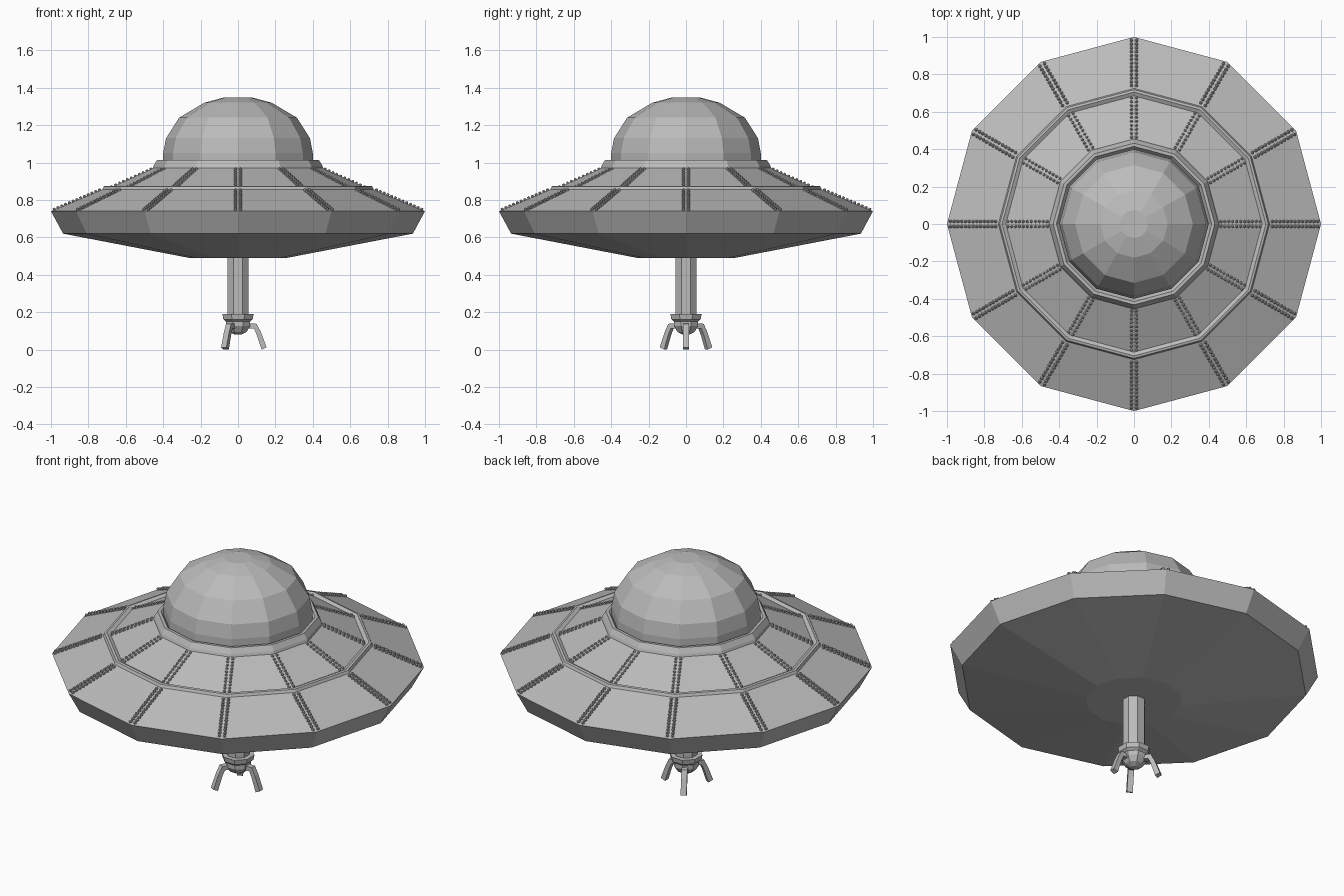
import bpy, bmesh, math
from mathutils import Matrix, Vector

if "Cube" in bpy.data.objects:
    bpy.data.objects.remove(bpy.data.objects["Cube"])

grey = bpy.data.materials.new("hull grey")
grey.diffuse_color = (0.5, 0.5, 0.5, 1)
grey.use_nodes = True
grey.node_tree.nodes["Principled BSDF"].inputs["Base Color"].default_value = grey.diffuse_color


def finish(bm, name):
    bmesh.ops.recalc_face_normals(bm, faces=bm.faces)
    mesh = bpy.data.meshes.new(name)
    bm.to_mesh(mesh)
    bm.free()
    mesh.materials.append(grey)
    ob = bpy.data.objects.new(name, mesh)
    bpy.context.collection.objects.link(ob)
    return ob


def lathe(name, profile, sides=12, turn=0.0):
    """Faceted solid of revolution from (radius, height) points, capped at both ends."""
    bm = bmesh.new()
    rings = []
    for r, z in profile:
        angles = [turn + 2 * math.pi * i / sides for i in range(sides)]
        rings.append([bm.verts.new((r * math.cos(a), r * math.sin(a), z)) for a in angles])
    for a, b in zip(rings, rings[1:]):
        for i in range(sides):
            j = (i + 1) % sides
            bm.faces.new((a[i], a[j], b[j], b[i]))
    bm.faces.new(rings[0])
    bm.faces.new(rings[-1])
    return finish(bm, name)


# Saucer body with a raised seam ring and a collar under the dome
lathe("saucer_hull", [(0.26, 0.49), (0.935, 0.62), (1.0, 0.74), (0.725, 0.857),
                      (0.718, 0.873), (0.705, 0.876), (0.685, 0.866), (0.455, 0.97),
                      (0.45, 0.985), (0.432, 1.015), (0.415, 1.015), (0.40, 0.995)])

# Faceted dome
lathe("dome", [(0.40, 0.99), (0.40, 1.05), (0.385, 1.13), (0.315, 1.24),
               (0.18, 1.32), (0.075, 1.348)])

# Landing column, foot collar and ball joint
lathe("landing_column", [(0.062, 0.17), (0.062, 0.50)], 8, math.pi / 8)
lathe("foot_collar", [(0.07, 0.15), (0.085, 0.162), (0.09, 0.19), (0.06, 0.19)], 8, math.pi / 8)
lathe("ball_joint", [(0.02, 0.08), (0.05, 0.095), (0.07, 0.125), (0.07, 0.16)], 8, math.pi / 8)

# Three bent claws, extruded from a side outline
claw_outline = [(0.04, 0.115), (0.04, 0.14), (0.10, 0.138), (0.122, 0.095),
                (0.153, 0.012), (0.126, 0.0), (0.10, 0.08), (0.085, 0.113)]
for k in range(3):
    bm = bmesh.new()
    face = bm.faces.new([bm.verts.new((x, -0.016, z)) for x, z in claw_outline])
    ext = bmesh.ops.extrude_face_region(bm, geom=[face])
    bmesh.ops.translate(bm, vec=(0, 0.032, 0),
                        verts=[v for v in ext["geom"] if isinstance(v, bmesh.types.BMVert)])
    bm.transform(Matrix.Rotation(2 * math.pi * k / 3, 4, "Z"))
    finish(bm, f"claw_{k + 1}")


def rivet_rows(name, start, end, count, offset, size):
    """Double rows of rivets along every hull spoke."""
    bm = bmesh.new()
    a, b = Vector((start[0], 0, start[1])), Vector((end[0], 0, end[1]))
    for spoke in range(12):
        spin = Matrix.Rotation(math.pi * spoke / 6, 4, "Z")
        for i in range(count):
            p = a.lerp(b, i / (count - 1))
            for side in (-1, 1):
                place = Matrix.Translation((p.x, side * offset, p.z))
                bmesh.ops.create_icosphere(bm, subdivisions=1, radius=size, matrix=spin @ place)
    finish(bm, name)


rivet_rows("outer_rivets", (0.74, 0.853), (0.982, 0.75), 13, 0.014, 0.010)
rivet_rows("inner_rivets", (0.465, 0.965), (0.675, 0.871), 11, 0.013, 0.009)
